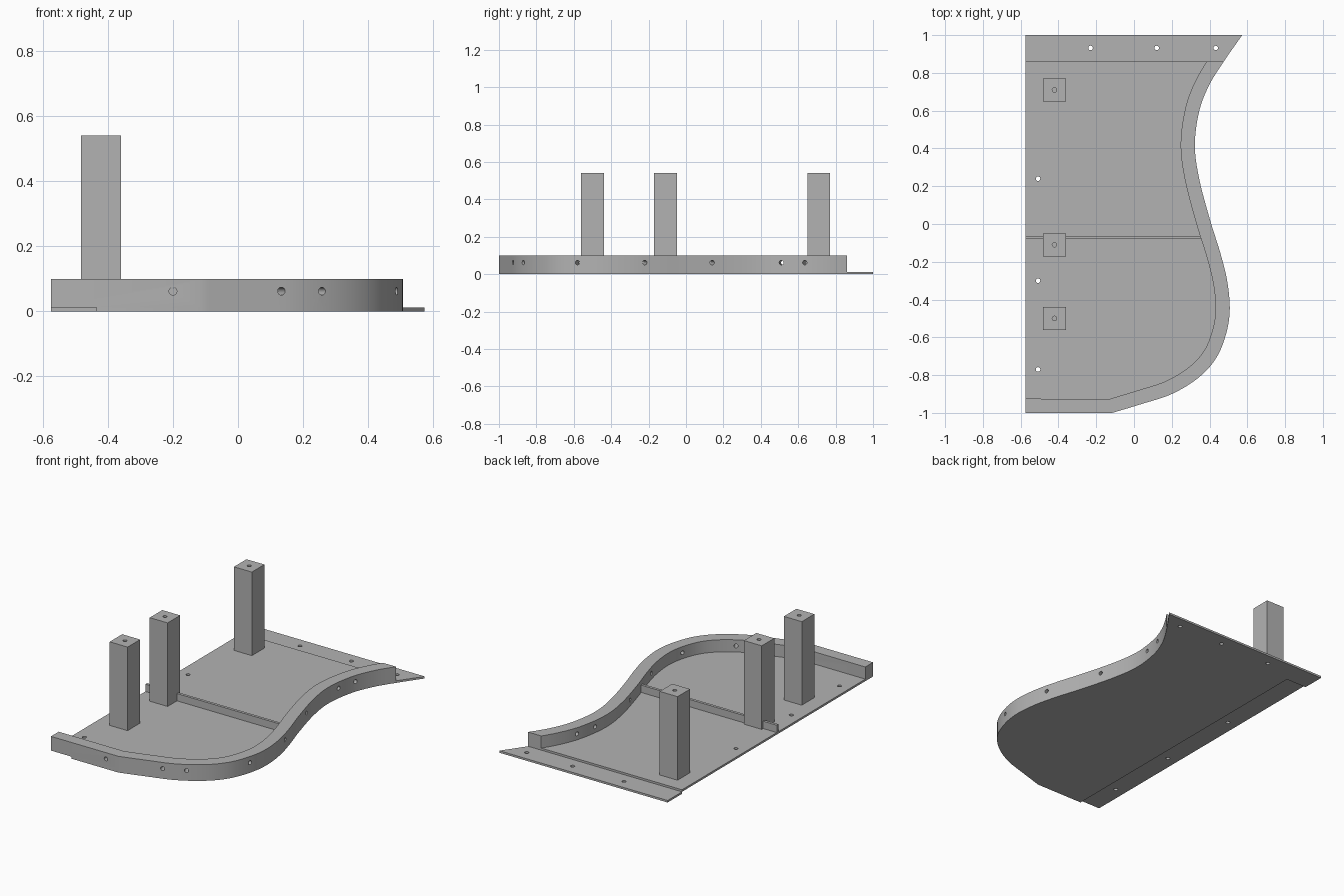
import bpy, bmesh, math
from mathutils import Vector

cube = bpy.data.objects.get("Cube")
if cube:
    bpy.data.objects.remove(cube)

LEFT, BACK = -0.575, 0.86       # straight side edge, end of the wall
LAP_X, LAYER, TOP = -0.435, 0.0125, 0.1

grey = bpy.data.materials.new("plain_grey")
grey.use_nodes = True
grey.diffuse_color = (0.45, 0.45, 0.45, 1)
grey.node_tree.nodes["Principled BSDF"].inputs["Base Color"].default_value = grey.diffuse_color


def finish(bm, name):
    bmesh.ops.recalc_face_normals(bm, faces=bm.faces)
    mesh = bpy.data.meshes.new(name)
    bm.to_mesh(mesh)
    bm.free()
    mesh.materials.append(grey)
    obj = bpy.data.objects.new(name, mesh)
    bpy.context.collection.objects.link(obj)
    return obj


def slab(name, polygons, z0, z1, clip_y=None):
    """Flat polygons, optionally cut off beyond clip_y, raised to a solid."""
    bm = bmesh.new()
    for poly in polygons:
        bm.faces.new([bm.verts.new((p[0], p[1], z0)) for p in poly])
    bmesh.ops.remove_doubles(bm, verts=bm.verts, dist=1e-5)
    if clip_y is not None:
        bmesh.ops.bisect_plane(bm, geom=bm.verts[:] + bm.edges[:] + bm.faces[:],
                               plane_co=(0, clip_y, 0), plane_no=(0, 1, 0), clear_outer=True)
    ext = bmesh.ops.extrude_face_region(bm, geom=bm.faces[:], use_keep_orig=True)
    up = [v for v in ext["geom"] if isinstance(v, bmesh.types.BMVert)]
    bmesh.ops.translate(bm, verts=up, vec=(0, 0, z1 - z0))
    return finish(bm, name)


def box(x0, x1, y0, y1):
    return [(x0, y0), (x1, y0), (x1, y1), (x0, y1)]


def smooth_path(pts, steps=6):
    """Catmull-Rom curve through the points."""
    pts = [Vector(p) for p in pts]
    ends = [2 * pts[0] - pts[1]] + pts + [2 * pts[-1] - pts[-2]]
    out = []
    for a, b, c, d in zip(ends, ends[1:], ends[2:], ends[3:]):
        for i in range(steps):
            t = i / steps
            out.append(0.5 * (2 * b + (c - a) * t + (2 * a - 5 * b + 4 * c - d) * t * t
                              + (3 * b - a - 3 * c + d) * t ** 3))
    return out + [pts[-1]]


def offset(path, dist):
    """Path moved to the left of its direction of travel."""
    out = []
    for i, p in enumerate(path):
        d0 = (p - path[max(i - 1, 0)]).normalized()
        d1 = (path[min(i + 1, len(path) - 1)] - p).normalized()
        t = (d0 + d1).normalized()
        out.append(p + Vector((-t.y, t.x)) * dist)
    return out


def drill(obj, holes, radius=0.012):
    """Cut round holes given as (centre, direction, length)."""
    bm = bmesh.new()
    for centre, direction, length in holes:
        rot = Vector(direction).to_track_quat("Z", "Y").to_matrix().to_4x4()
        rot.translation = Vector(centre)
        bmesh.ops.create_cone(bm, cap_ends=True, segments=20, radius1=radius,
                              radius2=radius, depth=length, matrix=rot)
    cutter = finish(bm, "hole_cutter")
    cutter.hide_render = True
    mod = obj.modifiers.new("holes", "BOOLEAN")
    mod.object, mod.operation, mod.solver = cutter, "DIFFERENCE", "EXACT"
    bpy.context.view_layer.objects.active = obj
    bpy.ops.object.modifier_apply(modifier=mod.name)
    bpy.data.objects.remove(cutter)


def smooth(obj):
    bpy.ops.object.select_all(action="DESELECT")
    obj.select_set(True)
    bpy.context.view_layer.objects.active = obj
    bpy.ops.object.shade_smooth_by_angle(angle=math.radians(25))


# S-shaped outer edge, from the front corner to the back tip
curve = smooth_path([(-0.115, -1), (0.04, -0.953), (0.2, -0.9), (0.34, -0.815), (0.435, -0.71),
                     (0.488, -0.58), (0.507, -0.45), (0.493, -0.3), (0.456, -0.15), (0.403, 0.02),
                     (0.345, 0.24), (0.322, 0.42), (0.346, 0.6), (0.398, 0.735),
                     (0.475, 0.86), (0.573, 1)])
edge = [Vector((LEFT, -1))] + curve

# Lower sheet, with a lap cut away along the straight side
lower = slab("lower_sheet", [[(LEFT, 1), (LEFT, BACK), (LAP_X, BACK), (LAP_X, -1)] + curve],
             0, LAYER)
drill(lower, [((x, 0.932, 0), (0, 0, 1), 0.2) for x in (-0.23, 0.12, 0.433)])

# Upper sheet, stopping short of the back flange
upper = slab("upper_sheet", [[(LEFT, 1)] + offset(edge, 0.03)], LAYER, 2 * LAYER, BACK)
drill(upper, [((-0.508, y, 0), (0, 0, 1), 0.2) for y in (0.24, -0.3, -0.77)])

# Curved rim wall with holes square to its surface
inner = offset(edge, 0.075)
quads = [(edge[i], edge[i + 1], inner[i + 1], inner[i]) for i in range(len(edge) - 1)]
wall = slab("rim_wall", quads, LAYER, TOP, BACK)
holes = [((-0.2, -0.96, 0.062), (0, 1, 0), 0.2)]
for y in (-0.925, -0.87, -0.58, -0.22, 0.14, 0.51, 0.635):
    i = min(range(1, len(curve) - 1), key=lambda k: abs(curve[k].y - y))
    t = (curve[i + 1] - curve[i - 1]).normalized()
    p = curve[i] + t * ((y - curve[i].y) / t.y)
    n = Vector((-t.y, t.x))
    c = p + n * 0.037
    holes.append(((c.x, c.y, 0.062), (n.x, n.y, 0), 0.2))
drill(wall, holes)

for part in (lower, upper, wall):
    smooth(part)

# Cross rib
slab("cross_rib", [box(LEFT, 0.36, -0.08, -0.063)], 2 * LAYER, 0.07)

# Square posts with a pilot hole in the top
for name, y in (("back_post", 0.71), ("middle_post", -0.11), ("front_post", -0.5)):
    post = slab(name, [box(-0.482, -0.36, y - 0.061, y + 0.061)], 2 * LAYER, 0.54)
    drill(post, [((-0.421, y, 0.54), (0, 0, 1), 0.1)])
